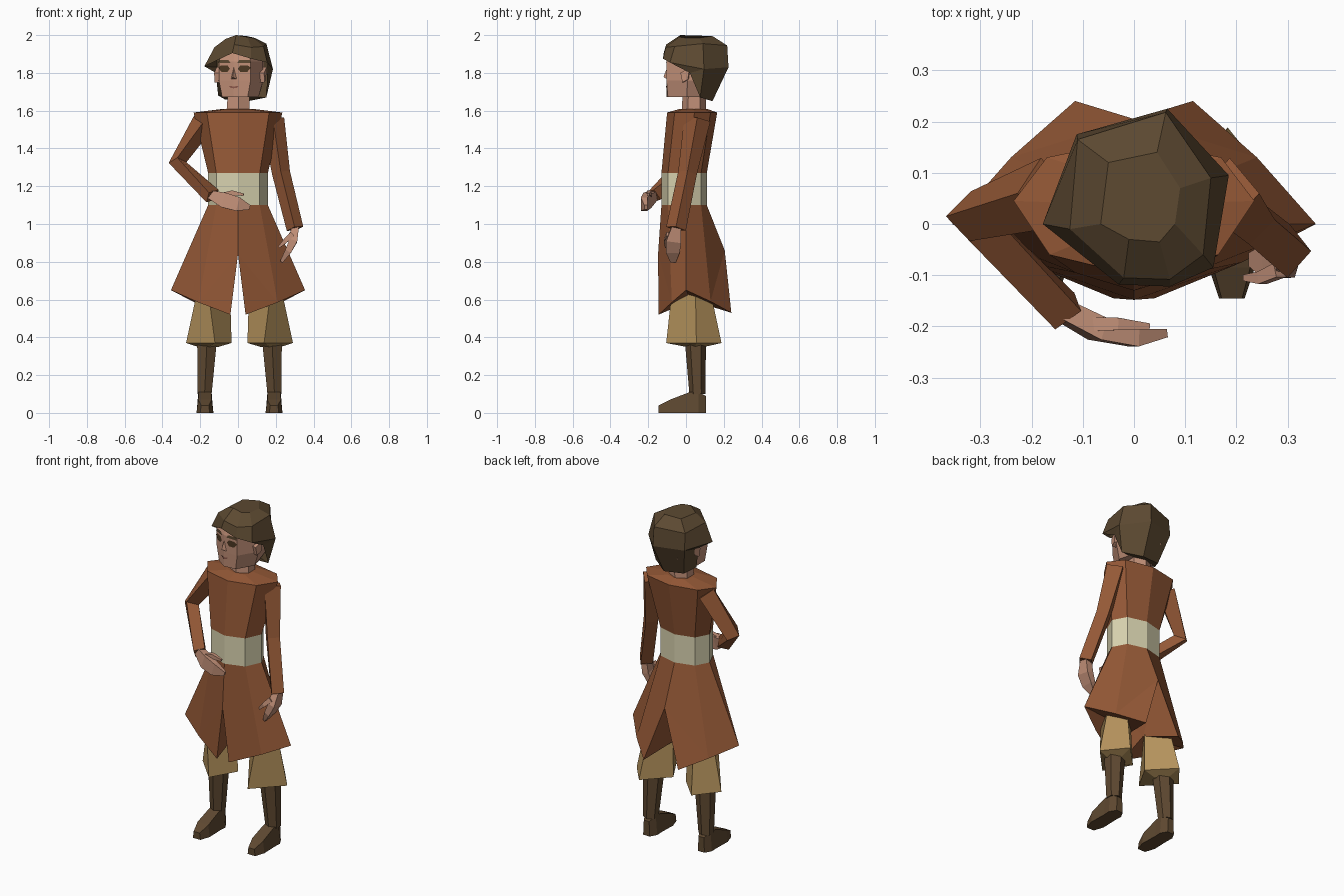
import bpy, bmesh, math
from mathutils import Vector, Matrix

if "Cube" in bpy.data.objects:
    bpy.data.objects.remove(bpy.data.objects["Cube"])


def mat(name, r, g, b):
    m = bpy.data.materials.new(name)
    lin = [((c / 255 + 0.055) / 1.055) ** 2.4 for c in (r, g, b)]
    m.diffuse_color = (*lin, 1)
    m.use_nodes = True
    m.node_tree.nodes["Principled BSDF"].inputs["Base Color"].default_value = m.diffuse_color
    return m


COAT = mat("rust cloth", 148, 88, 54)
SASH = mat("cream sash", 216, 210, 175)
PANTS = mat("tan cloth", 180, 146, 92)
BOOT = mat("boot leather", 95, 73, 49)
HAIR = mat("brown hair", 92, 73, 49)
SKIN = mat("skin", 194, 144, 120)
EYE = mat("dark eye", 76, 56, 34)
LIP = mat("lip", 140, 88, 74)


def make(name, verts, faces, m):
    bm = bmesh.new()
    vs = [bm.verts.new(v) for v in verts]
    for f in faces:
        bm.faces.new([vs[i] for i in f])
    bmesh.ops.recalc_face_normals(bm, faces=bm.faces)
    me = bpy.data.meshes.new(name)
    bm.to_mesh(me)
    bm.free()
    me.materials.append(m)
    ob = bpy.data.objects.new(name, me)
    bpy.context.collection.objects.link(ob)
    return ob


def loft(name, rings, m, caps=(True, True)):
    n = len(rings[0])
    faces = [(k * n + i, k * n + (i + 1) % n, (k + 1) * n + (i + 1) % n, (k + 1) * n + i)
             for k in range(len(rings) - 1) for i in range(n)]
    if caps[0]:
        faces.append(tuple(range(n)))
    if caps[1]:
        faces.append(tuple(range((len(rings) - 1) * n, len(rings) * n)))
    return make(name, [v for r in rings for v in r], faces, m)


def ring(half, z):
    """Mirror a half outline (front to back) into a full ring."""
    return [(x, y, z) for x, y in half] + [(-x, y, z) for x, y in reversed(half) if x > 0]


def oval(x, y, z, rx, ry, n=6):
    pts = [(math.cos(a), math.sin(a)) for a in (math.tau * (i + .5) / n for i in range(n))]
    return [(x + rx * c, y + ry * s, z) for c, s in pts]


BOX = ((1, 1), (-1, 1), (-1, -1), (1, -1))
DIAMOND = ((1, 0), (0, 1), (-1, 0), (0, -1))


def tube(name, stations, m, shape=BOX):
    """Four-sided limb; each station is (x, y, z, half width, half depth)."""
    P = [Vector(s[:3]) for s in stations]
    rings = []
    for i, s in enumerate(stations):
        t = Vector()
        if i > 0:
            t += (P[i] - P[i - 1]).normalized()
        if i < len(P) - 1:
            t += (P[i + 1] - P[i]).normalized()
        t.normalize()
        side = t.cross(Vector((0, 1, 0))).normalized()
        up = side.cross(t)
        rings.append([P[i] + side * a * s[3] + up * b * s[4] for a, b in shape])
    return loft(name, rings, m)


# Coat body and sash
waist = [(0, -.13), (.115, -.095), (.158, 0), (.115, .08), (0, .11)]
shoulder = [(0, -.10), (.165, -.06), (.235, .045), (.17, .13), (0, .165)]
collar = [(0, -.03), (.055, -.015), (.075, .04), (.055, .095), (0, .11)]
loft("coat_body", [ring(waist, 1.27), ring(shoulder, 1.59), ring(collar, 1.61)], COAT)
loft("sash", [ring(waist, 1.10), ring(waist, 1.27)], SASH)

# Flared skirt: two closed halves, split at front and back
hem = [(.04, -.145, .52), (.21, -.075, .585), (.355, 0, .65), (.24, .13, .59), (.115, .24, .53)]
for side, s in (("left", 1), ("right", -1)):
    pts = [(x, y, 1.10) for x, y in waist] + hem
    pts += [(0, -.148, .84), (0, .205, .86), (.04, .03, .595)]
    make(side + "_skirt", [(s * x, y, z) for x, y, z in pts],
         [(0, 10, 6, 1), (10, 5, 6), (1, 6, 7, 2), (2, 7, 8, 3), (3, 8, 11, 4), (8, 9, 11),
          (10, 11, 12), (10, 12, 5), (11, 9, 12),
          (5, 12, 6), (6, 12, 7), (7, 12, 8), (8, 12, 9)], COAT)

# Legs: baggy trousers, boot shafts and feet
for side, s in (("left", 1), ("right", -1)):
    def at(x):
        return .008 + s * x

    def cuff(z, front, outer, back, inner):
        return [(at(x), y, z) for x, y in (front, outer, back, inner)]
    loft(side + "_trouser",
         [cuff(.64, (.165, -.075), (.225, .05), (.15, .13), (.05, .04)),
          cuff(.37, (.13, -.105), (.283, .055), (.175, .188), (.042, .05)),
          cuff(.35, (.16, .0), (.22, .05), (.17, .10), (.11, .05))], PANTS)
    loft(side + "_boot_shaft", [oval(at(.172), .05, .38, .06, .056),
                                oval(at(.185), .06, .10, .043, .042)], BOOT)
    loft(side + "_foot", [[(at(.183 - w), y, 0), (at(.183 + w), y, 0),
                           (at(.183 + w * .8), y, h), (at(.183 - w * .8), y, h)]
                          for y, w, h in ((.105, .022, .09), (.065, .044, .11), (.02, .042, .11),
                                          (-.085, .045, .07), (-.145, .025, .04))], BOOT)

# Sleeves and hands: one arm bent over the belly, one hanging
tube("bent_sleeve", [(-.175, .06, 1.55, .062, .07), (-.32, .015, 1.325, .047, .055),
                     (-.135, -.17, 1.148, .046, .044)], COAT, DIAMOND)
tube("bent_hand", [(-.145, -.165, 1.155, .022, .02), (-.07, -.205, 1.125, .04, .022),
                   (0, -.222, 1.105, .037, .017), (.062, -.213, 1.088, .012, .008)], SKIN)
tube("bent_thumb", [(-.085, -.195, 1.15, .015, .014), (-.03, -.195, 1.165, .013, .012),
                    (.03, -.20, 1.155, .006, .006)], SKIN)
tube("hanging_sleeve", [(.185, .06, 1.555, .06, .07), (.228, .008, 1.27, .048, .05),
                        (.302, -.053, .975, .045, .053)], COAT, DIAMOND)
tube("hanging_hand", [(.302, -.05, .985, .02, .025), (.292, -.065, .91, .021, .04),
                      (.265, -.07, .855, .017, .036), (.23, -.068, .80, .008, .014)], SKIN)
tube("hanging_thumb", [(.285, -.09, .945, .014, .014), (.25, -.105, .91, .012, .012),
                       (.217, -.105, .878, .006, .006)], SKIN)

# Neck
loft("neck", [oval(0, .04, 1.57, .072, .065), oval(.005, .045, 1.73, .065, .06)], SKIN)

# Head and face, modelled facing forward and then turned
jaw = [(0, -.147), (.07, -.122), (.10, -.01), (.06, .06)]
cheek = [(0, -.145), (.087, -.125), (.122, 0), (.10, .10)]
crown = [(0, -.125), (.07, -.105), (.10, 0), (.085, .09)]
head = [loft("head", [ring(jaw, 1.672), ring(cheek, 1.76), ring(cheek, 1.86),
                      ring(crown, 1.93)], SKIN)]
head.append(make("nose", [(0, -.144, 1.83), (.018, -.138, 1.765), (-.018, -.138, 1.765),
                          (0, -.165, 1.778)], [(0, 1, 3), (0, 3, 2), (1, 2, 3)], SKIN))


def plate(name, outline, m):
    """Thin facial detail that follows the slope of the face."""
    head.append(make(name, [(x, -.149 + .235 * abs(x), z) for x, z in outline],
                    [tuple(range(len(outline)))], m))


for side, s in (("left", 1), ("right", -1)):
    eye = [(.022, 1.822), (.035, 1.84), (.072, 1.84), (.089, 1.828), (.07, 1.804), (.036, 1.804)]
    brow = [(.018, 1.852), (.03, 1.869), (.084, 1.869), (.088, 1.852)]
    plate(side + "_eye", [(s * x, z) for x, z in eye], EYE)
    plate(side + "_eyebrow", [(s * x, z) for x, z in brow], HAIR)
    plate(side + "_lip", [(0, 1.728), (s * .028, 1.732), (s * .02, 1.722), (0, 1.718)], LIP)
    head.append(loft(side + "_ear", [[(s * x, -.035, 1.80), (s * x, .015, 1.83),
                                      (s * x, .005, 1.765), (s * x, -.025, 1.75)]
                                     for x in (.10, .137)], SKIN))
for ob in head:
    ob.data.transform(Matrix.Translation((.015, .04, 0)) @ Matrix.Rotation(math.radians(-15), 4, 'Z'))

# Hair: faceted cap with a swept fringe and a tapered nape
top = [(-.065, 0, 1.98), (-.05, .12, 1.985), (.045, .14, 1.995), (.09, .07, 1.985),
       (.08, 0, 1.985), (.05, -.035, 1.99), (-.01, -.03, 2.0)]
brim = [(-.125, -.01, 1.935), (-.11, .165, 1.93), (.062, .218, 1.945), (.15, .09, 1.955),
        (.135, -.06, 1.94), (.07, -.108, 1.935), (-.02, -.105, 1.95)]
edge = [(-.178, 0, 1.835), (-.112, .175, 1.83), (.065, .225, 1.83), (.185, .095, 1.82),
        (.155, -.085, 1.855), (.07, -.122, 1.875), (-.03, -.118, 1.905)]
nape = [(-.105, .05, 1.68), (-.07, .12, 1.66), (.05, .14, 1.65), (.15, .075, 1.67)]
sideburns = [(-.118, .05, 1.80), (.155, .02, 1.80)]
loft("hair_cap", [edge, brim, top], HAIR, (False, True))
make("hair_nape", edge[:5] + nape + sideburns,
     [(0, 1, 9), (1, 6, 5, 9), (1, 2, 7, 6), (2, 3, 8, 7), (3, 4, 10), (3, 10, 8),
      (5, 6, 7, 8)], HAIR)
